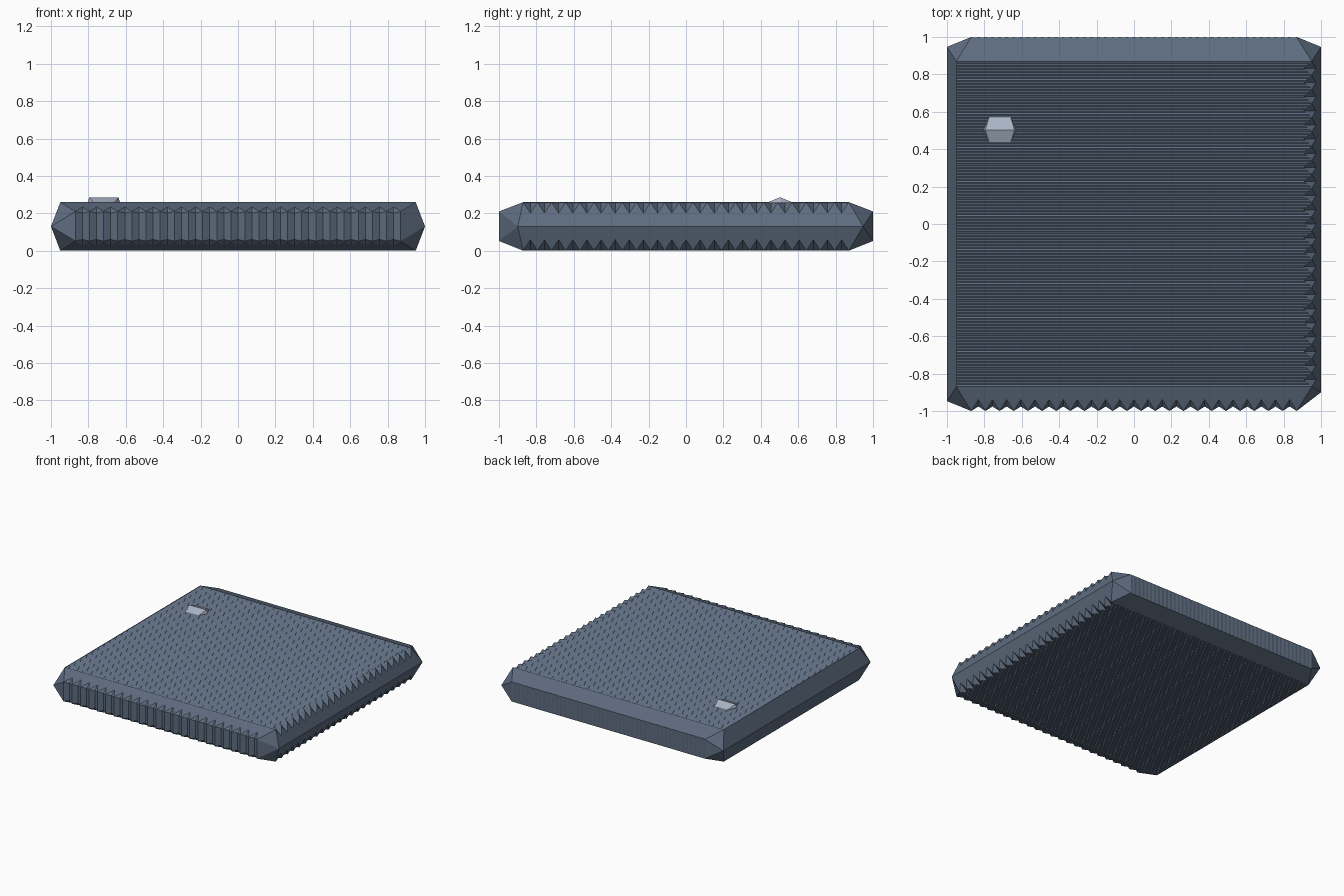
import bpy, bmesh
from mathutils import Vector

if "Cube" in bpy.data.objects:
    bpy.data.objects.remove(bpy.data.objects["Cube"])


def material(name, color):
    m = bpy.data.materials.new(name)
    m.diffuse_color = (*color, 1)
    m.use_nodes = True
    m.node_tree.nodes["Principled BSDF"].inputs["Base Color"].default_value = m.diffuse_color
    return m


def add_object(name, bm):
    bmesh.ops.recalc_face_normals(bm, faces=bm.faces)
    me = bpy.data.meshes.new(name)
    bm.to_mesh(me)
    bm.free()
    ob = bpy.data.objects.new(name, me)
    bpy.context.collection.objects.link(ob)
    return ob


def hull(name, points):
    bm = bmesh.new()
    for p in points:
        bm.verts.new(p)
    bmesh.ops.convex_hull(bm, input=bm.verts)
    return add_object(name, bm)


def comb(name, origin, along, outward, sweep, length, count, depth, reach, sweep_len):
    """V-groove cutter: a zigzag profile swept symmetrically through origin."""
    o, u, n, d = Vector(origin), Vector(along), Vector(outward).normalized(), Vector(sweep).normalized()
    step = length / count
    prof = [(-length / 2 + i * step / 2, -0.0005 if i % 2 == 0 else -depth)
            for i in range(2 * count + 1)]
    prof += [(length / 2, reach), (-length / 2, reach)]
    bm = bmesh.new()
    face = bm.faces.new([bm.verts.new(o + u * a + n * b - d * sweep_len / 2) for a, b in prof])
    res = bmesh.ops.extrude_face_region(bm, geom=[face])
    bmesh.ops.translate(bm, vec=d * sweep_len,
                        verts=[v for v in res["geom"] if isinstance(v, bmesh.types.BMVert)])
    bmesh.ops.triangulate(bm, faces=[f for f in bm.faces if len(f.verts) > 4])
    ob = add_object(name, bm)
    ob.hide_render = True
    ob.hide_viewport = True
    return ob


S = (-1, 1)
H = 0.26

# Slab with faceted edges and corners
pts = [(0.95 * x, 0.87 * y, z) for x in S for y in S for z in (0, H)]
pts += [(0.87 * x, y, z) for x in S for y in S for z in (0.052, 0.21)]
pts += [(x, -0.90 if (x, y) == (1, -1) else 0.947 * y, H / 2) for x in S for y in S]
slab = hull("slab_body", pts)
slab.data.materials.append(material("slate", (0.112, 0.152, 0.215)))

X, Y, Z = (1, 0, 0), (0, 1, 0), (0, 0, 1)
cutters = [
    # fine ridges on the top and bottom
    comb("top_ridges", (0, 0, H), Y, Z, X, 1.735, 105, 0.005, 0.05, 1.895),
    comb("bottom_ridges", (0, 0, 0), Y, (0, 0, -1), X, 1.735, 105, 0.005, 0.05, 1.895),
    # coarse flutes on the front, fine ones on the back
    comb("front_flutes", (0, -1, H / 2), X, (0, -1, 0), Z, 1.74, 23, 0.024, 0.05, 0.5),
    comb("back_flutes", (0, 1, H / 2), X, Y, Z, 1.74, 46, 0.003, 0.05, 0.5),
]
# teeth along the upper and lower edges of the right and front sides
for label, s, ze, zf in (("top", 1, H, 0.21), ("bottom", -1, 0, 0.052)):
    cutters.append(comb("right_teeth_" + label, (0.95, 0, ze), Y, (0.65, 0, 0.76 * s),
                        (0.76, 0, -0.65 * s), 1.74, 23, 0.03, 0.05, 0.2))
    cutters.append(comb("front_teeth_" + label, (0, -1, zf), X, (0, -0.65, 0.76 * s),
                        (0, -0.76, -0.65 * s), 1.74, 23, 0.022, 0.05, 0.2))
for c in cutters:
    mod = slab.modifiers.new(c.name, "BOOLEAN")
    mod.operation = "DIFFERENCE"
    mod.solver = "EXACT"
    mod.object = c

# Small faceted light stud on top
stud = [(0.078 * x, 0, 0.027 * z) for x in S for z in S]
stud += [(0.086 * x, 0.005 * y, 0) for x in S for y in S]
stud += [(0.058 * x, 0.066 * y, 0) for x in S for y in S]
button = hull("indicator_stud", [(x - 0.717, y + 0.503, z + 0.259) for x, y, z in stud])
button.data.materials.append(material("pale_grey", (0.40, 0.46, 0.56)))
